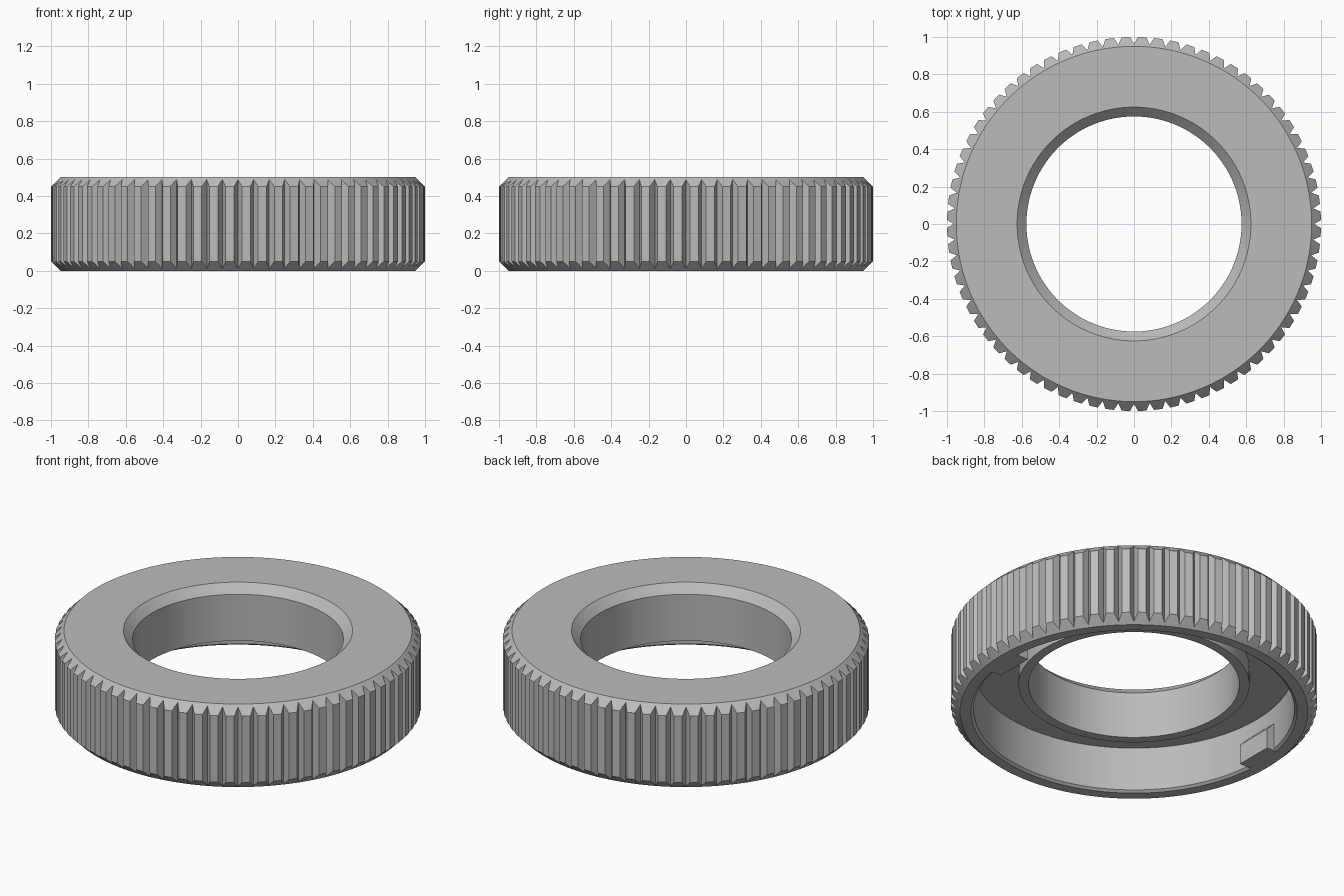
import bpy, bmesh, math

cube = bpy.data.objects.get("Cube")
if cube:
    bpy.data.objects.remove(cube, do_unlink=True)

grey = bpy.data.materials.new("plain grey")
grey.use_nodes = True
colour = (0.5, 0.5, 0.5, 1)
grey.diffuse_color = colour
grey.node_tree.nodes["Principled BSDF"].inputs["Base Color"].default_value = colour

HEIGHT = 0.5
TEETH = 72
CHAMFER_R = 0.95    # radius where the outer chamfers meet the flat faces
ROOT_R = 0.962      # bottom of each groove
FLAT = 0.52         # share of the pitch taken by the flat tooth top


def finish(bm, name):
    bmesh.ops.recalc_face_normals(bm, faces=bm.faces)
    mesh = bpy.data.meshes.new(name)
    bm.to_mesh(mesh)
    bm.free()
    mesh.materials.append(grey)
    obj = bpy.data.objects.new(name, mesh)
    bpy.context.collection.objects.link(obj)
    bpy.ops.object.select_all(action='DESELECT')
    obj.select_set(True)
    bpy.context.view_layer.objects.active = obj
    bpy.ops.object.shade_smooth_by_angle(angle=math.radians(25))
    return obj


# Columns around the knob: one groove point and two tooth corners per pitch
columns = []
pitch = math.tau / TEETH
for i in range(TEETH):
    a = math.pi / 2 + i * pitch
    gap = (1 - FLAT) / 2 * pitch
    columns += [(a, ROOT_R), (a + gap, 1.0), (a + pitch - gap, 1.0)]

# Closed section from the outer grip, over the top, down the bore, to the underside
# A radius of None follows the toothed outline and its chamfer
section = [
    (None, "low"), (None, "high"), (CHAMFER_R, HEIGHT),
    (0.625, HEIGHT), (0.575, 0.45), (0.575, 0.17),
    (0.63, 0.17), (0.63, 0.275), (0.875, 0.275),
    (0.875, 0.012), (0.89, 0), (CHAMFER_R, 0),
]

# Knurled ring with bore, collar and hollow underside
bm = bmesh.new()
grid = []
for a, tooth_r in columns:
    loop = []
    for r, z in section:
        if r is None:
            r = tooth_r
            drop = r - CHAMFER_R
            z = drop if z == "low" else HEIGHT - drop
        loop.append(bm.verts.new((r * math.cos(a), r * math.sin(a), z)))
    grid.append(loop)
for i, loop in enumerate(grid):
    nxt = grid[(i + 1) % len(grid)]
    for j in range(len(section)):
        k = (j + 1) % len(section)
        bm.faces.new((loop[j], nxt[j], nxt[k], loop[k]))
finish(bm, "knurled_ring")

# Locking tabs inside the rim, sloped on their upper side
tab_section = [(0.81, 0), (0.92, 0), (0.92, 0.23), (0.81, 0.12)]
for side, name in ((1, "left_locking_tab"), (-1, "right_locking_tab")):
    bm = bmesh.new()
    face = bm.faces.new([bm.verts.new((side * x, side * -0.165, z)) for x, z in tab_section])
    out = bmesh.ops.extrude_face_region(bm, geom=[face])
    moved = [v for v in out["geom"] if isinstance(v, bmesh.types.BMVert)]
    bmesh.ops.translate(bm, verts=moved, vec=(0, side * 0.23, 0))
    finish(bm, name)
